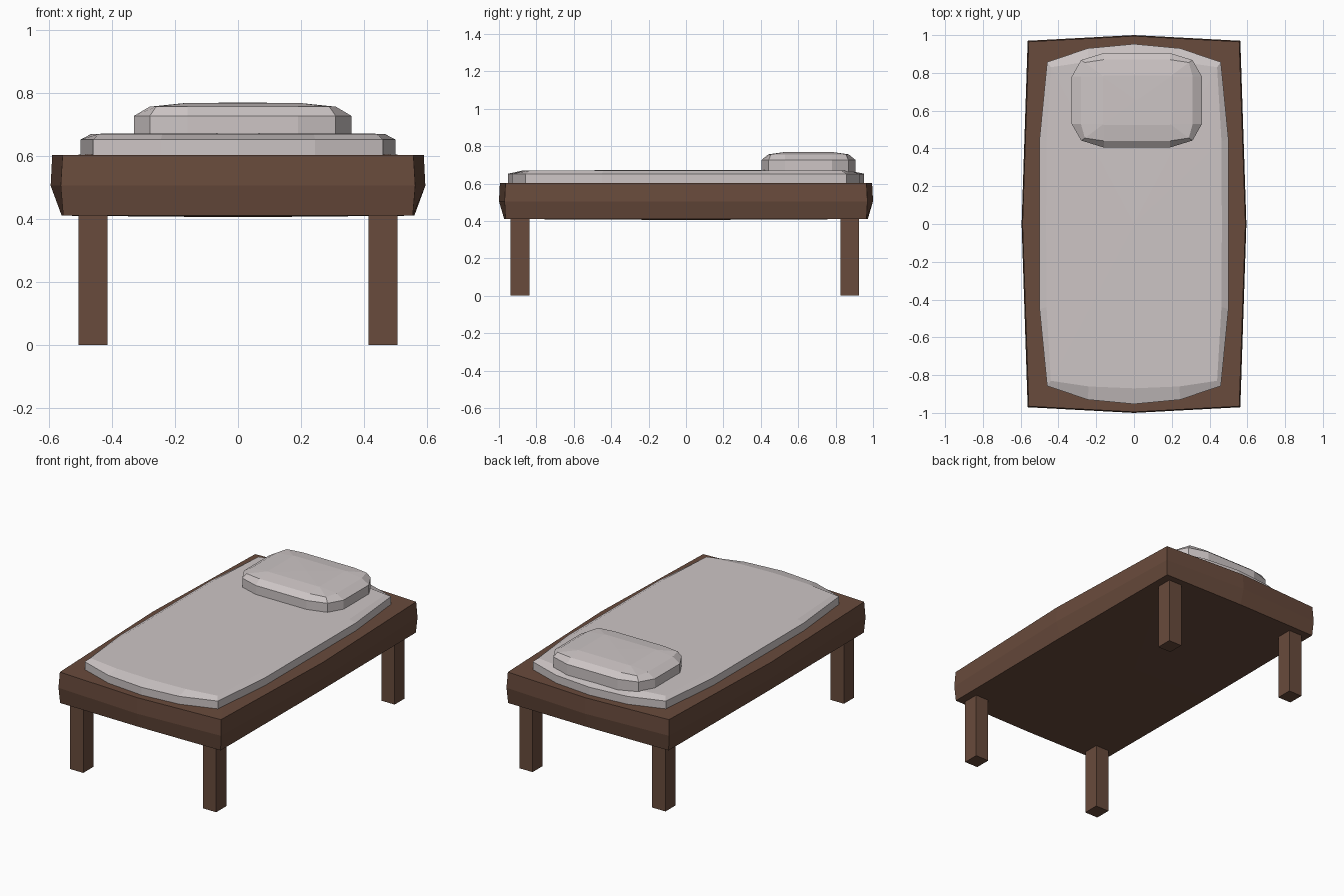
import bpy, bmesh

if "Cube" in bpy.data.objects:
    bpy.data.objects.remove(bpy.data.objects["Cube"])


def material(name, rgb):
    m = bpy.data.materials.new(name)
    m.diffuse_color = (*rgb, 1)
    m.use_nodes = True
    m.node_tree.nodes["Principled BSDF"].inputs["Base Color"].default_value = m.diffuse_color
    return m


wood = material("brown wood", (0.14, 0.07, 0.045))
linen = material("pale linen", (0.61, 0.56, 0.56))


def outline(quarter):
    """Mirror a +x/+y quarter (from +x side round to +y side) into a closed loop."""
    pts = list(quarter)
    pts += [(-x, y) for x, y in reversed(quarter)]
    pts += [(-x, -y) for x, y in quarter]
    pts += [(x, -y) for x, y in reversed(quarter)]
    loop = []
    for p in pts:
        if not loop or p != loop[-1]:
            loop.append(p)
    if loop[0] == loop[-1]:
        loop.pop()
    return loop


def stack(name, rings, bottom_z, top_z, mat, offset=(0, 0)):
    """Loft (quarter, z) rings and close both ends with fans to a centre point."""
    bm = bmesh.new()
    ox, oy = offset
    loops = [[bm.verts.new((x + ox, y + oy, z)) for x, y in outline(q)] for q, z in rings]
    n = len(loops[0])
    for a, b in zip(loops, loops[1:]):
        for i in range(n):
            j = (i + 1) % n
            bm.faces.new((a[i], a[j], b[j], b[i]))
    for loop, z in ((loops[0], bottom_z), (loops[-1], top_z)):
        c = bm.verts.new((ox, oy, z))
        for i in range(n):
            bm.faces.new((loop[i], loop[(i + 1) % n], c))
    bmesh.ops.recalc_face_normals(bm, faces=bm.faces)
    me = bpy.data.meshes.new(name)
    bm.to_mesh(me)
    bm.free()
    me.materials.append(mat)
    ob = bpy.data.objects.new(name, me)
    bpy.context.collection.objects.link(ob)
    return ob


# Bulging wooden frame
stack("bed_frame", [
    ([(0.56, 0), (0.555, 0.965), (0, 0.972)], 0.41),
    ([(0.595, 0), (0.563, 0.97), (0, 1.0)], 0.505),
    ([(0.59, 0), (0.557, 0.965), (0, 0.995)], 0.603),
], 0.405, 0.606, wood)

# Thin mattress with a softened top edge
edge = [(0.5, 0), (0.5, 0.45), (0.46, 0.857), (0.245, 0.93), (0, 0.953)]
inner = [(0.465, 0), (0.463, 0.44), (0.44, 0.83), (0.24, 0.86), (0, 0.87)]
stack("mattress", [(edge, 0.59), (edge, 0.652), (inner, 0.67)], 0.59, 0.672, linen)

# Plump pillow towards the head end
side = [(0.345, 0.125), (0.295, 0.213), (0.175, 0.25)]
shoulder = [(0.296, 0.125), (0.275, 0.2), (0.175, 0.215)]
crown = [(0.18, 0.125), (0.178, 0.127), (0.175, 0.13)]
stack("pillow", [(side, 0.66), (side, 0.727), (shoulder, 0.756), (crown, 0.768)],
      0.66, 0.769, linen, (0.015, 0.655))

# Four square legs
for sx, xn in ((-1, "left"), (1, "right")):
    for y, yn in ((-0.888, "front"), (0.875, "back")):
        stack(f"{yn}_{xn}_leg", [([(0.046, 0.05)], 0), ([(0.046, 0.05)], 0.42)],
              0, 0.42, wood, (sx * 0.46, y))
